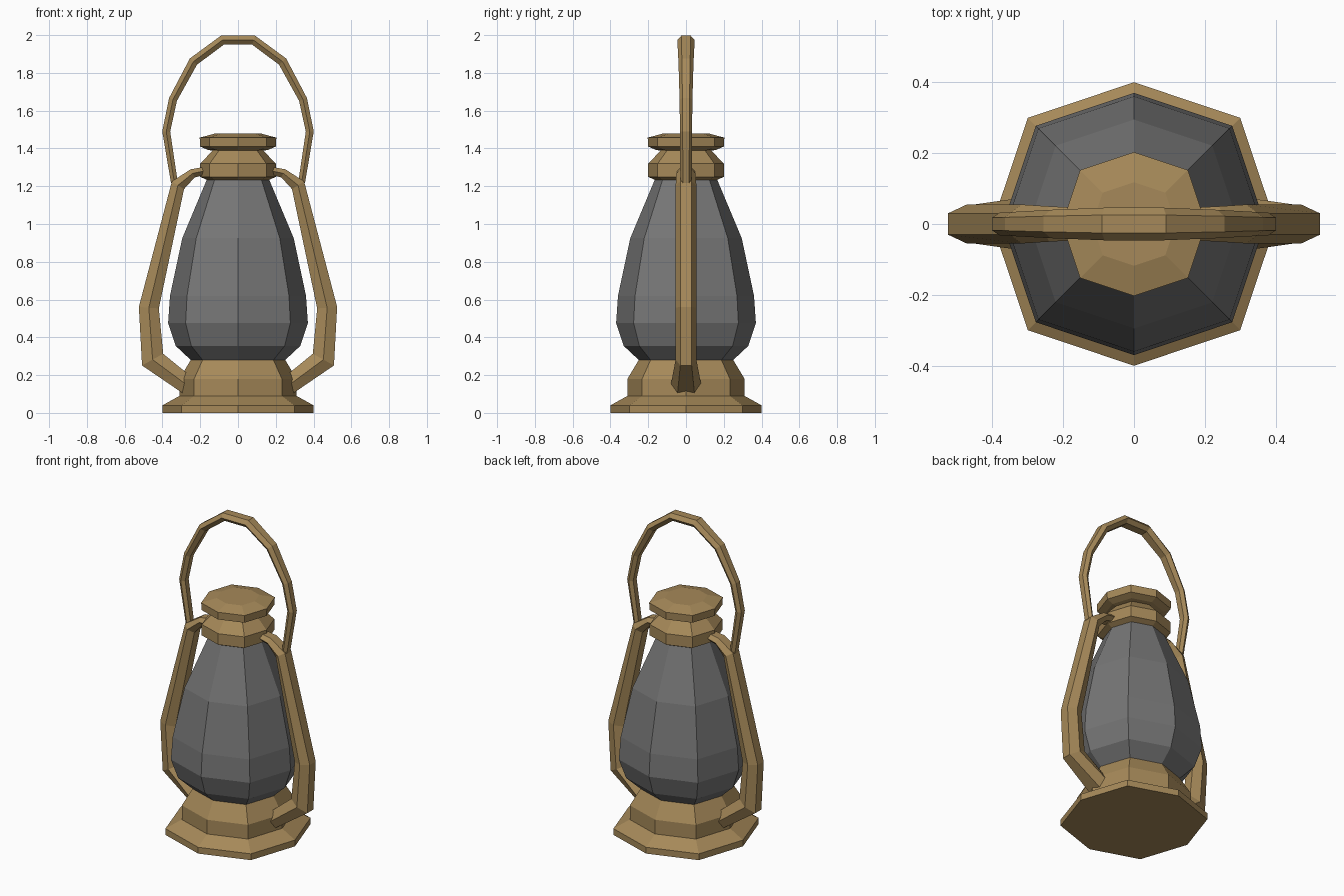
import bpy, bmesh, math
from mathutils import Vector

if "Cube" in bpy.data.objects:
    bpy.data.objects.remove(bpy.data.objects["Cube"])


def material(name, rgb):
    m = bpy.data.materials.new(name)
    m.diffuse_color = (*rgb, 1)
    m.use_nodes = True
    m.node_tree.nodes["Principled BSDF"].inputs["Base Color"].default_value = m.diffuse_color
    return m


brass = material("aged_brass", (0.38, 0.25, 0.10))
smoke = material("smoky_glass", (0.18, 0.18, 0.18))


def skin(name, rings, mat):
    """Bridge equal-sized rings of points into a closed faceted solid."""
    bm = bmesh.new()
    loops = [[bm.verts.new(p) for p in r] for r in rings]
    n = len(loops[0])
    for a, b in zip(loops, loops[1:]):
        for i in range(n):
            j = (i + 1) % n
            bm.faces.new((a[i], a[j], b[j], b[i]))
    bm.faces.new(loops[0])
    bm.faces.new(loops[-1])
    bmesh.ops.recalc_face_normals(bm, faces=bm.faces)
    me = bpy.data.meshes.new(name)
    bm.to_mesh(me)
    bm.free()
    me.materials.append(mat)
    ob = bpy.data.objects.new(name, me)
    bpy.context.collection.objects.link(ob)
    return ob


def turned(name, profile, mat):
    """Eight-sided turned part; diagonal corners sit slightly further out."""
    rings = []
    for r, z in profile:
        ring = []
        for i in range(8):
            a = i * math.pi / 4
            k = r * (1.06 if i % 2 else 1.0)
            ring.append((k * math.cos(a), k * math.sin(a), z))
        rings.append(ring)
    return skin(name, rings, mat)


def bar(name, path, mat, side=1):
    """Six-sided bar along x, z points with in-plane and y half widths."""
    pts = [Vector((x * side, 0, z)) for x, z, w, d in path]
    rings = []
    for i, p in enumerate(pts):
        t = Vector()
        if i > 0:
            t += (p - pts[i - 1]).normalized()
        if i < len(pts) - 1:
            t += (pts[i + 1] - p).normalized()
        t.normalize()
        n = Vector((-t.z, 0, t.x))
        w, d = path[i][2:]
        section = ((0, 1), (1, .55), (1, -.55), (0, -1), (-1, -.55), (-1, .55))
        rings.append([p + n * w * u + Vector((0, d * v, 0)) for u, v in section])
    return skin(name, rings, mat)


# Turned body
turned("base", [(.40, 0), (.40, .04), (.31, .09), (.31, .18), (.25, .28)], brass)
turned("glass_globe", [(.25, .28), (.33, .355), (.37, .476), (.36, .62),
                       (.295, .925), (.165, 1.235)], smoke)
turned("collar", [(.165, 1.233), (.20, 1.25), (.20, 1.32), (.128, 1.395)], brass)
turned("cap", [(.12, 1.385), (.16, 1.393), (.20, 1.41), (.203, 1.457),
               (.118, 1.48)], brass)

# Side tubes
tube = [(.15, 1.287, .02, .045), (.24, 1.268, .024, .05), (.318, 1.205, .038, .055),
        (.472, .557, .053, .055), (.452, .282, .064, .055), (.26, .14, .048, .082)]
for side, label in ((-1, "left"), (1, "right")):
    bar("side_tube_" + label, tube, brass, side)

# Carrying handle
half = [(.337, 1.22, .018, .03), (.38, 1.49, .021, .032), (.344, 1.66, .022, .034),
        (.236, 1.86, .025, .04), (.083, 1.973, .025, .046)]
bar("carry_handle", half + [(-x, z, w, d) for x, z, w, d in reversed(half)], brass)
